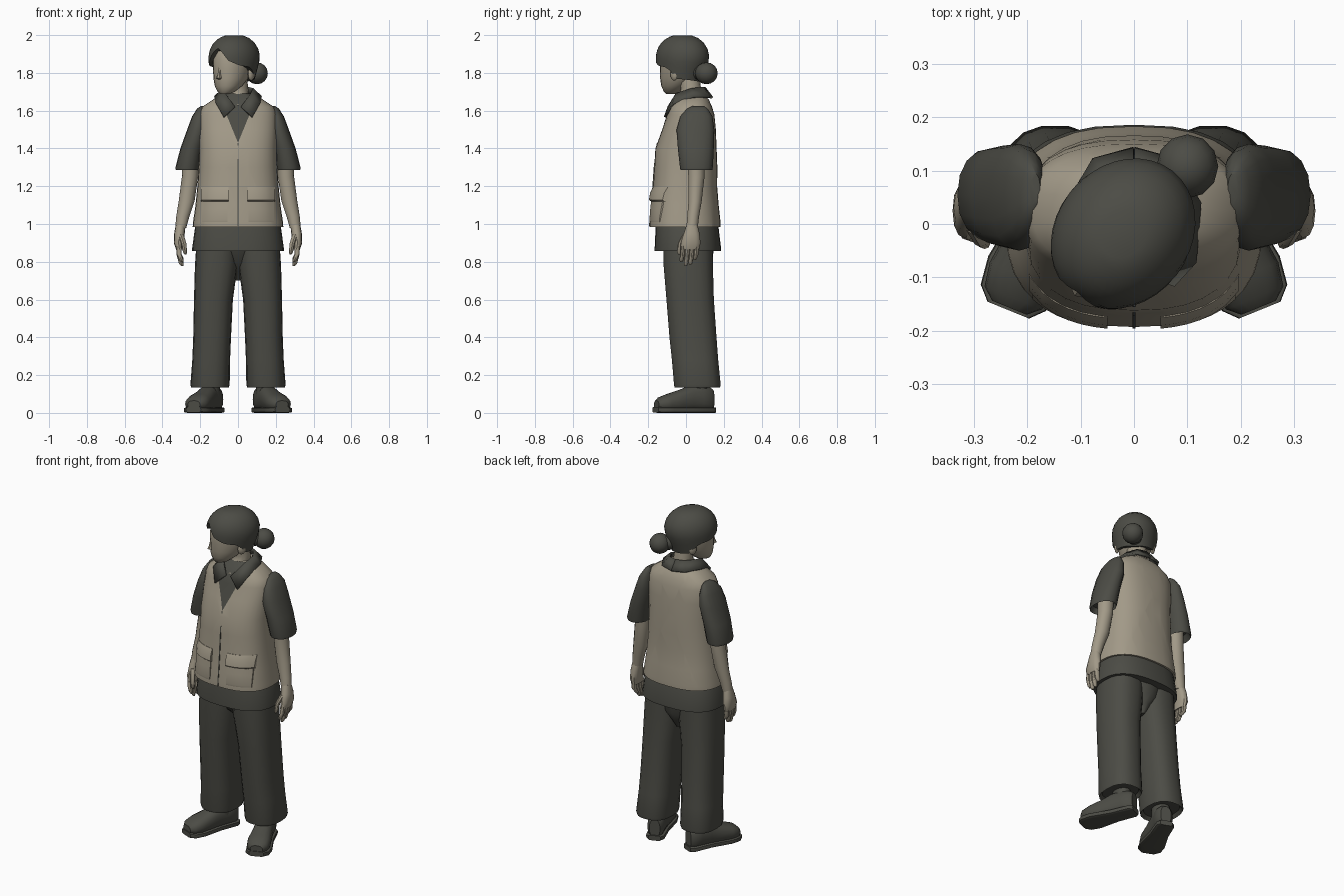
import bpy, bmesh, math
from mathutils import Vector, Matrix


def material(name, rgb):
    m = bpy.data.materials.new(name)
    m.diffuse_color = (*rgb, 1)
    return m


DARK = material("dark olive grey", (0.072, 0.072, 0.06))
BEIGE = material("warm beige", (0.36, 0.32, 0.245))


def finish(name, bm, mats, mirror=False):
    bmesh.ops.recalc_face_normals(bm, faces=bm.faces)
    me = bpy.data.meshes.new(name)
    bm.to_mesh(me)
    bm.free()
    for m in mats:
        me.materials.append(m)
    ob = bpy.data.objects.new(name, me)
    bpy.context.collection.objects.link(ob)
    if mirror:
        mod = ob.modifiers.new("mirror", 'MIRROR')
        mod.use_mirror_merge = False
    return ob


def skin_rings(bm, rings):
    """Bridge closed rings of points and cap both ends."""
    vs = [[bm.verts.new(p) for p in r] for r in rings]
    n = len(vs[0])
    for a, b in zip(vs, vs[1:]):
        for i in range(n):
            j = (i + 1) % n
            bm.faces.new((a[i], a[j], b[j], b[i]))
    bm.faces.new(vs[0])
    bm.faces.new(vs[-1])


def oval(cx, cy, z, rx, ry, n, p):
    pts = []
    for i in range(n):
        a = 2 * math.pi * i / n
        c, s = math.cos(a), math.sin(a)
        pts.append(Vector((cx + rx * math.copysign(abs(c) ** (2 / p), c),
                           cy + ry * math.copysign(abs(s) ** (2 / p), s), z)))
    return pts


def loft(name, rings, mat, n=20, p=2.2, mirror=False, mtx=None):
    bm = bmesh.new()
    skin_rings(bm, [oval(*r, n, p) for r in rings])
    if mtx:
        bm.transform(mtx)
    return finish(name, bm, [mat], mirror)


def ball(name, loc, radii, mat, seg=12, mtx=Matrix()):
    bm = bmesh.new()
    bmesh.ops.create_uvsphere(bm, u_segments=seg, v_segments=8, radius=1)
    bm.transform(mtx @ Matrix.Translation(loc) @ Matrix.Diagonal((*radii, 1)))
    return finish(name, bm, [mat])


# Vest body, with the shirt opening cut in as a V
VEST = [(0, -.005, .985, .24, .188), (0, -.005, 1.01, .238, .188), (0, -.005, 1.1, .225, .178),
        (0, -.005, 1.2, .215, .17), (0, -.001, 1.3, .208, .167), (0, 0, 1.4, .205, .162),
        (0, .016, 1.5, .208, .142), (0, .025, 1.58, .205, .125), (0, .025, 1.62, .19, .113),
        (0, .03, 1.66, .13, .09), (0, .03, 1.69, .075, .06)]
VP = 2.5
bm = bmesh.new()
skin_rings(bm, [oval(*r, 32, VP) for r in VEST])
for s in (1, -1):
    bmesh.ops.bisect_plane(bm, geom=bm.verts[:] + bm.edges[:] + bm.faces[:],
                           plane_co=(0, 0, 1.43), plane_no=(1, 0, -.41 * s))
for f in bm.faces:
    c = f.calc_center_median()
    if c.y < .02 and abs(c.x) < .41 * (c.z - 1.43):
        f.material_index = 1
finish("vest", bm, [BEIGE, DARK])


def vest_y(x, z):
    """Front surface of the vest."""
    for a, b in zip(VEST, VEST[1:]):
        if a[2] <= z <= b[2]:
            t = (z - a[2]) / (b[2] - a[2])
            _, cy, _, rx, ry = [u + (v - u) * t for u, v in zip(a, b)]
            return cy - ry * max(0, 1 - abs(x / rx) ** VP) ** (1 / VP)


def vest_plate(name, x0, x1, rows, mat, mirror=False):
    """Raised panel following the vest; rows are (z, offset)."""
    bm = bmesh.new()
    n = 7
    grid = []
    for z, off in rows:
        xs = [x0 + (x1 - x0) * i / (n - 1) for i in range(n)]
        front = [Vector((x, vest_y(x, z) - off, z)) for x in xs]
        back = [Vector((x, vest_y(x, z) + .012, z)) for x in reversed(xs)]
        grid.append(front + back)
    skin_rings(bm, grid)
    return finish(name, bm, [mat], mirror)


vest_plate("pocket_flap", .05, .197, [(1.12, .006), (1.128, .017), (1.165, .014), (1.195, .002)], BEIGE, True)
vest_plate("pocket_pouch", .055, .19, [(1.01, .001), (1.02, .004), (1.08, .006), (1.14, .005)], BEIGE, True)
vest_plate("front_opening", -.003, .003, [(.99, .003), (1.1, .003), (1.2, .003), (1.3, .003), (1.43, .003)], DARK)

# Shirt hem, sleeves and collar
loft("shirt_hem", [(0, .01, .858, .243, .176), (0, .01, .87, .243, .176), (0, .005, 1.0, .225, .165),
                   (0, 0, 1.05, .2, .15)], DARK, 28, 2.5)
loft("sleeve", [(.258, .052, 1.32, .05, .07), (.268, .055, 1.285, .061, .084), (.267, .055, 1.3, .064, .087),
                (.245, .052, 1.4, .06, .095), (.215, .05, 1.5, .054, .1), (.203, .055, 1.57, .04, .085),
                (.193, .06, 1.61, .024, .055), (.186, .065, 1.625, .01, .03)], DARK, 16, 2.2, True)
top = [(.016, -.092, 1.62), (.066, -.05, 1.69), (.078, .03, 1.715), (.048, .085, 1.722), (0, .098, 1.722)]
low = [(.075, -.112, 1.565), (.115, -.068, 1.635), (.122, .04, 1.672), (.075, .12, 1.672), (0, .14, 1.668)]
bm = bmesh.new()
tv, lv = [[bm.verts.new(p) for p in row] for row in (top, low)]
for i in range(4):
    bm.faces.new((tv[i], tv[i + 1], lv[i + 1], lv[i]))
collar = finish("collar", bm, [DARK], True)
sol = collar.modifiers.new("thickness", 'SOLIDIFY')
sol.thickness, sol.offset = .012, 0

# Neck with the open skin triangle below the throat
loft("neck", [(0, -.03, 1.59, .012, .055), (0, -.015, 1.63, .04, .068), (0, .025, 1.68, .058, .058),
              (0, .025, 1.72, .054, .054), (-.01, .01, 1.80, .055, .06)], BEIGE, 16, 2)

# Forearms and hands
loft("arm", [(.25, .055, 1.34, .045, .046), (.254, .055, 1.25, .043, .044), (.272, .048, 1.12, .042, .036),
             (.292, .038, 1.04, .035, .032), (.303, .032, .98, .029, .031)], BEIGE, 14, 2, True)
loft("palm", [(.303, .032, 1.0, .026, .028), (.31, .03, .95, .028, .042), (.315, .025, .9, .025, .052),
              (.31, .02, .865, .018, .05)], BEIGE, 12, 2.3, True)
for i, tip in enumerate((.80, .778, .785, .81)):
    y = -.014 + i * .024
    loft("finger", [(.313, y, .89, .015, .013), (.312, y - .004, .84, .014, .0125),
                    (.3, y - .01, tip + .01, .012, .011), (.296, y - .011, tip, .006, .006)], BEIGE, 8, 2, True)
loft("thumb", [(.303, .0, .945, .015, .018), (.288, -.028, .90, .014, .015),
               (.28, -.036, .85, .011, .011), (.278, -.036, .838, .005, .005)], BEIGE, 8, 2, True)

# Trousers
loft("trouser_leg", [(.148, .06, .155, .085, .105), (.148, .06, .135, .1, .122), (.148, .06, .15, .104, .125),
                     (.142, .048, .28, .1, .124), (.137, .037, .4, .1, .126), (.13, .022, .6, .103, .127),
                     (.115, .012, .78, .113, .132), (.11, .01, .9, .11, .132)], DARK, 18, 2.5, True)
loft("trouser_seat", [(0, .05, .7, .012, .035), (0, .045, .75, .045, .07), (0, .03, .8, .1, .11),
                      (0, .015, .9, .15, .135)], DARK, 16, 2.2)

# Shoes: sections run from heel to toe, turned outward
heel = Vector((.115, .135, 0))
d = Vector((.118, -.29, 0)).normalized()
side = Vector((-d.y, d.x, 0))
mtx = Matrix(((side.x, 0, d.x, heel.x), (side.y, 0, d.y, heel.y), (0, 1, 0, 0), (0, 0, 0, 1)))
loft("shoe_upper", [(0, .07, -.005, .03, .055), (0, .072, .015, .046, .066), (0, .08, .06, .05, .07),
                    (0, .078, .12, .052, .07), (0, .063, .18, .058, .06), (0, .053, .25, .066, .048),
                    (0, .048, .295, .058, .036), (0, .043, .315, .035, .022)],
     DARK, 16, 2.4, True, mtx)
loft("shoe_sole", [(0, .015, -.012, .035, .015), (0, .015, .01, .052, .015), (0, .015, .12, .054, .015),
                   (0, .015, .24, .073, .015), (0, .015, .295, .066, .015), (0, .017, .32, .042, .015)],
     DARK, 16, 5, True, mtx)
loft("ankle", [(.14, .06, .08, .045, .055), (.14, .06, .2, .045, .06)], DARK, 12, 2, True)

# Head, turned to one side
turn = Matrix.Translation((-.02, -.018, 0)) @ Matrix.Rotation(math.radians(-38), 4, 'Z')
loft("head", [(0, -.08, 1.688, .022, .022), (0, -.068, 1.7, .045, .045), (0, -.05, 1.73, .068, .075),
              (0, -.03, 1.77, .083, .1), (0, -.018, 1.82, .092, .112), (0, -.008, 1.87, .096, .122),
              (0, 0, 1.93, .09, .11), (0, 0, 1.97, .04, .05)], BEIGE, 18, 2.1, False, turn)
loft("nose", [(0, -.122, 1.765, .008, .008), (0, -.13, 1.772, .016, .018), (0, -.126, 1.79, .011, .014),
              (0, -.122, 1.83, .006, .008)], BEIGE, 8, 2, False, turn)
for s in (1, -1):
    ball("ear", (.098 * s, .02, 1.793), (.014, .024, .034), BEIGE, 10, turn)

# Hair: cap whose lower edge rises to a parting at the forehead
EDGE = [(0, 1.925), (12, 1.91), (30, 1.86), (55, 1.835), (85, 1.825), (110, 1.765), (180, 1.75)]
N = 36


def hairline(deg):
    for (a, za), (b, zb) in zip(EDGE, EDGE[1:]):
        if a <= deg <= b:
            return za + (zb - za) * (deg - a) / (b - a)


def hair_point(i, t, inset=1):
    deg = 360 * i / N
    a = math.radians(deg)
    behind = (1 - math.cos(a)) / 2
    z = 1.995 + (hairline(min(deg, 360 - deg)) - 1.995) * t
    if z > 1.87:
        k = (1 - (min(.13, z - 1.87) / .13) ** 2.2) ** (1 / 2.2)
    else:
        k = 1 - behind * 2.6 * (1.87 - z) ** 1.05
    k *= inset
    return (.127 * k * math.sin(a), -.15 * k * math.cos(a), z)


bm = bmesh.new()
levels = [(t, 1) for t in (0, .06, .16, .3, .45, .6, .75, .88, 1)] + [(.98, .8)]
skin_rings(bm, [[hair_point(i, t, k) for i in range(N)] for t, k in levels])
bm.transform(turn @ Matrix.Translation((0, 0, .004)))
finish("hair", bm, [DARK])
ball("hair_bun", (.1, .108, 1.798), (.058, .06, .058), DARK, 12)
ball("hair_bun_tie", (.062, .075, 1.805), (.045, .045, .045), DARK, 10)

# Smooth shading with crisp hems
bpy.ops.object.select_all(action='SELECT')
bpy.context.view_layer.objects.active = collar
bpy.ops.object.shade_smooth_by_angle(angle=math.radians(40))
